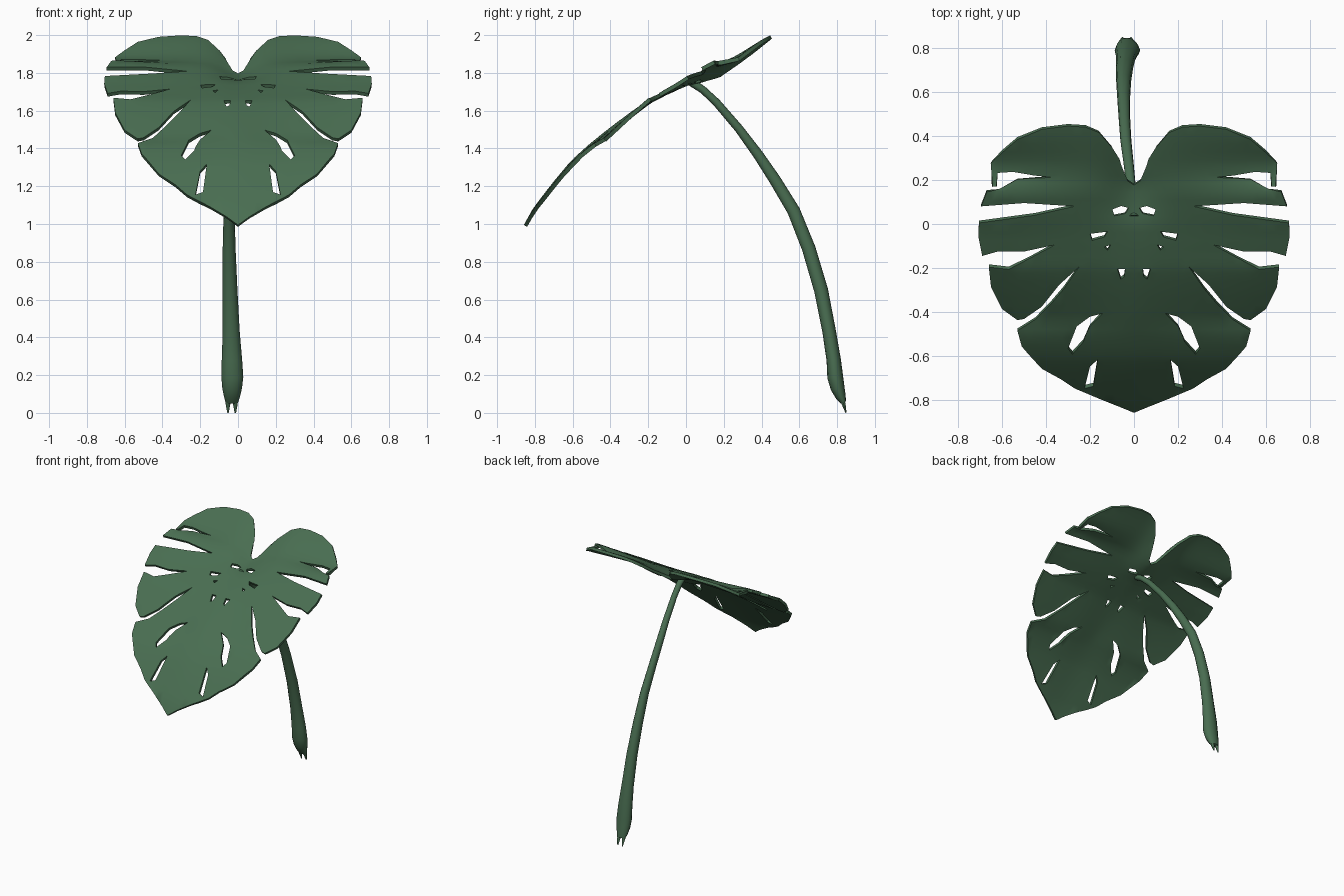
import bpy, bmesh, math
from mathutils import Vector
from mathutils.geometry import delaunay_2d_cdt

if "Cube" in bpy.data.objects:
    bpy.data.objects.remove(bpy.data.objects["Cube"])

green = bpy.data.materials.new("leaf_green")
green.diffuse_color = (0.067, 0.155, 0.083, 1)
green.use_nodes = True
green.node_tree.nodes["Principled BSDF"].inputs["Base Color"].default_value = green.diffuse_color

# Right half of the leaf outline in plan, from the notch down to the tip
HALF = [
    (0, .18), (.03, .2), (.06, .27), (.10, .35), (.16, .42), (.22, .445), (.3, .45),
    (.42, .435), (.53, .39), (.60, .33), (.65, .28), (.645, .17), (.625, .17),
    (.62, .235), (.55, .24), (.46, .225), (.37, .215),                # first slot
    (.46, .21), (.53, .205), (.61, .16), (.67, .15), (.695, .085),
    (.5, .1), (.27, .085), (.45, .045), (.705, .01),                  # second slot
    (.708, -.05), (.69, -.14), (.62, -.12), (.5, -.12), (.36, -.09),  # third slot
    (.48, -.155), (.57, -.2), (.66, -.19), (.65, -.28), (.60, -.38),
    (.53, -.43), (.50, -.425), (.42, -.37), (.34, -.27), (.25, -.19), # fourth slot
    (.32, -.29), (.38, -.36), (.45, -.43), (.53, -.48), (.51, -.55),
    (.42, -.65), (.33, -.70), (.27, -.74), (.15, -.79), (.06, -.825), (0, -.85)]

# Holes on the right half, mirrored below
HOLES = [
    [(.14, -.40), (.2, -.415), (.26, -.46), (.30, -.56), (.28, -.585), (.23, -.53), (.2, -.46)],
    [(.165, -.61), (.2, -.64), (.225, -.74), (.185, -.73)],
    [(.025, .075), (.06, .085), (.10, .07), (.09, .04), (.04, .05)],
    [(.12, -.03), (.2, -.04), (.19, -.07), (.135, -.055)],
    [(.105, -.09), (.135, -.1), (.12, -.115)],
    [(.04, -.2), (.075, -.2), (.06, -.245), (.045, -.235)]]

# Lengthwise arch of the blade: (y, z)
ARCH = [(-.85, .98), (-.8, 1.07), (-.7, 1.2), (-.6, 1.32), (-.5, 1.41), (-.4, 1.49),
        (-.3, 1.565), (-.2, 1.635), (-.1, 1.69), (0, 1.74), (.1, 1.79), (.2, 1.85),
        (.3, 1.91), (.45, 1.99)]

# Lift or droop of the lobe ends: (y, dz)
LIFT = [(-.85, 0), (-.5, 0), (-.43, -.025), (-.3, 0), (-.19, .02), (-.14, .015), (-.05, .02),
        (.01, .03), (.09, .04), (.15, .035), (.2, 0), (.28, -.025), (.4, 0), (.45, 0)]


def mirror(loop):
    return [(-x, y) for x, y in reversed(loop)]


def sample(table, y):
    for (y0, z0), (y1, z1) in zip(table, table[1:]):
        if y <= y1:
            return z0 + (z1 - z0) * (y - y0) / (y1 - y0)
    return table[-1][1]


def arch_height(x, y):
    dip = .05 * min(1, max(0, y / .18)) * math.exp(-(x / .12) ** 2)
    ridge = .01 * math.exp(-(x / .15) ** 2) * (1 if y < -.2 else max(0, -y / .2))
    return sample(ARCH, y) + sample(LIFT, y) * min(1, abs(x) / .6) - dip + ridge


def finish(name, bm):
    mesh = bpy.data.meshes.new(name)
    bm.to_mesh(mesh)
    bm.free()
    mesh.materials.append(green)
    obj = bpy.data.objects.new(name, mesh)
    bpy.context.collection.objects.link(obj)
    bpy.ops.object.select_all(action='DESELECT')
    obj.select_set(True)
    bpy.context.view_layer.objects.active = obj
    return obj


# Leaf blade: triangulate the outline with a grid of inner points, then arch it
loops = [HALF + mirror(HALF[1:-1])]
for hole in HOLES:
    loops += [hole, mirror(hole)]


def inside(x, y):
    odd = False
    for loop in loops:
        for (x0, y0), (x1, y1) in zip(loop, loop[1:] + loop[:1]):
            if (y0 > y) != (y1 > y) and x < x0 + (x1 - x0) * (y - y0) / (y1 - y0):
                odd = not odd
    return odd


points, edges = [], []
for loop in loops:
    start, n = len(points), len(loop)
    points += [Vector(p) for p in loop]
    edges += [(start + i, start + (i + 1) % n) for i in range(n)]
STEP = .0367
for i in range(-20, 21):
    for j in range(-24, 14):
        x, y = i * STEP + (j % 2) * STEP / 2, j * STEP + .003
        if inside(x, y):
            points.append(Vector((x, y)))
result = delaunay_2d_cdt(points, edges, [], 0, 1e-5)
bm = bmesh.new()
flat = result[0]
verts = [bm.verts.new((p.x, p.y, arch_height(p.x, p.y))) for p in flat]
for tri in result[2]:
    c = sum((flat[i] for i in tri), Vector((0, 0))) / len(tri)
    if inside(c.x, c.y):
        bm.faces.new([verts[i] for i in tri])
bmesh.ops.delete(bm, geom=[v for v in bm.verts if not v.link_faces], context='VERTS')
bmesh.ops.recalc_face_normals(bm, faces=bm.faces[:])
blade = finish("leaf_blade", bm)
mod = blade.modifiers.new("thickness", 'SOLIDIFY')
mod.thickness = .02
mod.offset = 0
bpy.ops.object.modifier_apply(modifier=mod.name)
bpy.ops.object.shade_smooth_by_angle(angle=math.radians(40))


def tube(name, rings, sides=12):
    """Tube through (x, y, z, width radius, depth radius) rings."""
    bm = bmesh.new()
    centres = [Vector(r[:3]) for r in rings]
    rows = []
    for i, (c, r) in enumerate(zip(centres, rings)):
        t = centres[min(i + 1, len(rings) - 1)] - centres[max(i - 1, 0)]
        n = t.cross(Vector((1, 0, 0))).normalized()
        rows.append([bm.verts.new(c + Vector((r[3] * math.cos(a), 0, 0)) + n * r[4] * math.sin(a))
                     for a in (math.tau * k / sides for k in range(sides))])
    for a, b in zip(rows, rows[1:]):
        for k in range(sides):
            m = (k + 1) % sides
            bm.faces.new((a[k], a[m], b[m], b[k]))
    bm.faces.new(rows[0])
    bm.faces.new(rows[-1])
    bmesh.ops.recalc_face_normals(bm, faces=bm.faces[:])
    obj = finish(name, bm)
    bpy.ops.object.shade_smooth_by_angle(angle=math.radians(50))
    return obj


# Stalk, thickening to a sheath at the foot
tube("stalk", [
    (0, .03, 1.75, .025, .022), (-.005, .09, 1.71, .022, .02), (-.012, .16, 1.645, .021, .021),
    (-.025, .28, 1.505, .023, .023), (-.037, .38, 1.37, .025, .027),
    (-.043, .47, 1.235, .026, .031), (-.047, .57, 1.07, .029, .034),
    (-.047, .65, .87, .034, .036), (-.042, .715, .65, .039, .037), (-.036, .758, .43, .045, .036),
    (-.032, .782, .28, .054, .038), (-.03, .79, .19, .058, .042),
    (-.031, .803, .13, .052, .037), (-.032, .82, .085, .042, .027), (-.033, .833, .055, .033, .015)])

# Two split points at the foot of the sheath
for side, x in (("left", -.053), ("right", -.014)):
    tube("foot_point_" + side, [(x, .822, .085, .016, .014), (x, .835, .045, .012, .01),
                                (x, .847, .001, .004, .003)], 8)
